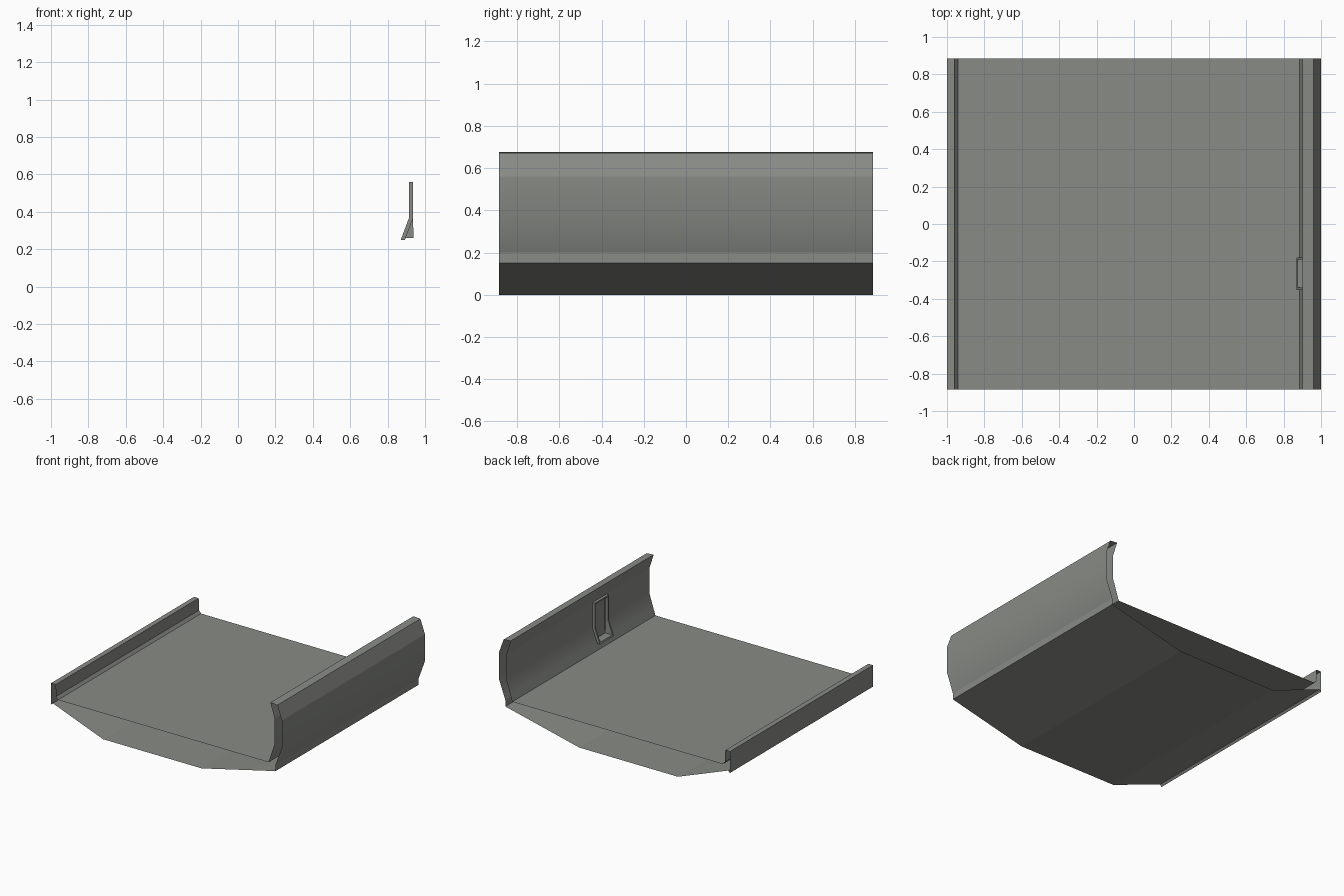
import bpy

if "Cube" in bpy.data.objects:
    bpy.data.objects.remove(bpy.data.objects["Cube"])

D = 0.885            # half length along y
HOLE = (-0.34, -0.19)  # recess opening along y

grey = bpy.data.materials.new("warm grey")
grey.diffuse_color = (0.25, 0.26, 0.24, 1)
grey.use_nodes = True
grey.node_tree.nodes["Principled BSDF"].inputs["Base Color"].default_value = grey.diffuse_color


def make(name, verts, faces, smooth=False):
    me = bpy.data.meshes.new(name)
    me.from_pydata(verts, [], faces)
    me.materials.append(grey)
    for p in me.polygons:
        p.use_smooth = smooth
    ob = bpy.data.objects.new(name, me)
    bpy.context.collection.objects.link(ob)
    return ob


def sheet(name, pts, smooth=False, ys=(-D, D), skip=()):
    """Open strip: (x, z) path stretched along y, clockwise path faces out."""
    n = len(ys)
    verts = [(x, y, z) for x, z in pts for y in ys]
    faces = []
    for i in range(len(pts) - 1):
        for j in range(n - 1):
            if (i, j) not in skip:
                a = i * n + j
                faces.append((a, a + n, a + n + 1, a + 1))
    return make(name, verts, faces, smooth)


def prism(name, pts, y0, y1):
    """Closed (x, z) outline, given clockwise, stretched from y0 to y1."""
    n = len(pts)
    verts = [(x, y, z) for y in (y0, y1) for x, z in pts]
    faces = [(i, (i + 1) % n, (i + 1) % n + n, i + n) for i in range(n)]
    faces += [tuple(reversed(range(n))), tuple(range(n, 2 * n))]
    return make(name, verts, faces)


# Right wall, outer skin
sheet("right_wall_top", [(0.9, 0.675), (0.96, 0.67)])
sheet("right_wall_upper", [(0.96, 0.67), (1, 0.56)])
sheet("right_wall_outer", [(1, 0.56), (1, 0.35), (0.945, 0.2)], True)
sheet("right_wall_sill", [(0.945, 0.2), (0.945, 0.15)])

# Faceted underside, open at both ends
for k, run in enumerate([[(0.945, 0.15), (0.305, 0)],
                         [(0.305, 0), (-0.55, 0)],
                         [(-0.55, 0), (-0.985, 0.165)],
                         [(-0.985, 0.165), (-1, 0.15)]]):
    sheet(f"underside_{k + 1}", run)

# Low left wall
sheet("left_wall_outer", [(-1, 0.15), (-1, 0.318)])
sheet("left_wall_top", [(-1, 0.318), (-0.96, 0.318)])
sheet("left_wall_inner", [(-0.96, 0.318), (-0.957, 0.225)])
sheet("left_wall_foot", [(-0.957, 0.225), (-0.94, 0.203)])

# Floor
sheet("floor", [(-0.94, 0.203), (0.885, 0.203)])

# Right wall, inner skin with an opening for the recess
sheet("right_wall_inner",
      [(0.885, 0.203), (0.903, 0.26), (0.936, 0.36), (0.936, 0.55),
       (0.936, 0.56)], True, (-D, *HOLE, D), {(1, 1), (2, 1)})
sheet("right_wall_inner_upper", [(0.936, 0.56), (0.9, 0.675)])

# Rim around the recess, bent to follow the wall
bar = [(0.87, 0.25), (0.915, 0.37), (0.915, 0.56),
       (0.936, 0.56), (0.936, 0.366), (0.892, 0.25)]
prism("rim_front", bar, -0.352, HOLE[0])
prism("rim_back", bar, HOLE[1], -0.178)
prism("rim_top", [(0.915, 0.548), (0.915, 0.56), (0.936, 0.56),
                  (0.936, 0.548)], *HOLE)
prism("rim_bottom", [(0.87, 0.25), (0.8745, 0.262), (0.897, 0.262),
                     (0.892, 0.25)], *HOLE)

# Recess lining behind the rim
sheet("recess_lining", [(0.89, 0.26), (0.938, 0.26), (0.938, 0.55)],
      ys=HOLE)
side = [(0.89, 0.26), (0.936, 0.37), (0.938, 0.26)]
for label, y, order in (("front", HOLE[0], (2, 1, 0)),
                        ("back", HOLE[1], (0, 1, 2))):
    make(f"recess_side_{label}", [(x, y, z) for x, z in side], [order])
